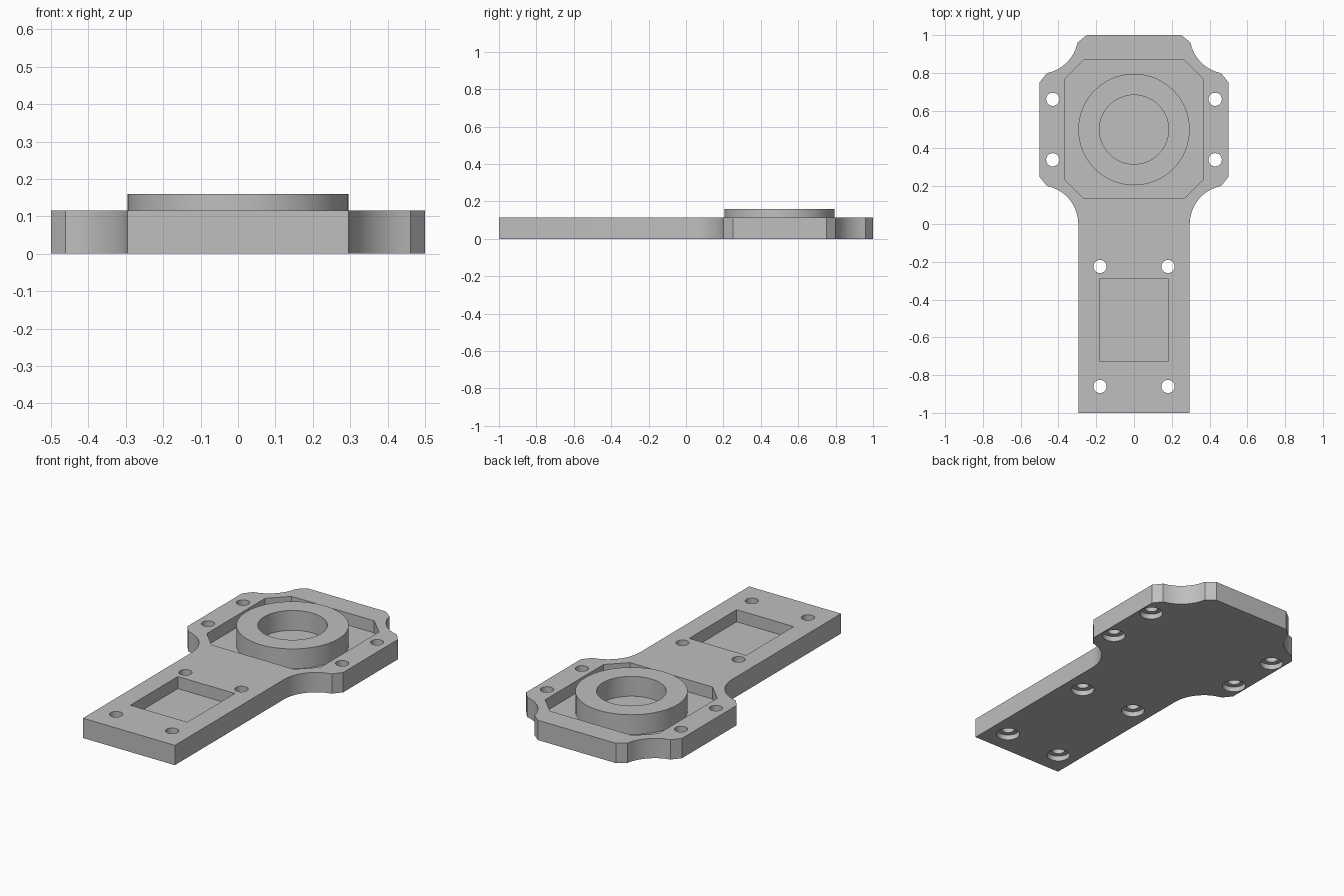
import bpy
import bmesh
from math import cos, sin, pi, radians

cube = bpy.data.objects.get("Cube")
if cube:
    bpy.data.objects.remove(cube, do_unlink=True)

# Main heights and the centre of the head
THICK, FLOOR, RING_TOP = 0.115, 0.045, 0.16
HEAD_Y = 0.5

grey = bpy.data.materials.new("plain grey")
grey.use_nodes = True
colour = (0.52, 0.52, 0.52, 1)
grey.diffuse_color = colour
grey.node_tree.nodes["Principled BSDF"].inputs["Base Color"].default_value = colour


def arc(cx, cy, r, start, end, steps):
    """Points along an arc, angles in degrees."""
    angles = [radians(start + (end - start) * i / steps) for i in range(steps + 1)]
    return [(cx + r * cos(a), cy + r * sin(a)) for a in angles]


def circle(cx, cy, r, sides=48):
    return arc(cx, cy, r, 0, 360, sides)[:-1]


def mirror_x(half):
    """Close a right-hand outline with its mirror image."""
    return half + [(-x, y) for x, y in reversed(half)]


def prism(name, points, z0, z1):
    """Extrude a flat outline between two heights."""
    bm = bmesh.new()
    face = bm.faces.new([bm.verts.new((x, y, z0)) for x, y in points])
    top = bmesh.ops.extrude_face_region(bm, geom=[face])["geom"]
    verts = [v for v in top if isinstance(v, bmesh.types.BMVert)]
    bmesh.ops.translate(bm, verts=verts, vec=(0, 0, z1 - z0))
    bmesh.ops.recalc_face_normals(bm, faces=bm.faces)
    mesh = bpy.data.meshes.new(name)
    bm.to_mesh(mesh)
    bm.free()
    mesh.materials.append(grey)
    obj = bpy.data.objects.new(name, mesh)
    bpy.context.collection.objects.link(obj)
    return obj


def cut(target, points, z0, z1):
    """Subtract a prism and discard the cutter."""
    cutter = prism("cutter", points, z0, z1)
    cutter.hide_render = True
    mod = target.modifiers.new("cut", 'BOOLEAN')
    mod.operation = 'DIFFERENCE'
    mod.solver = 'EXACT'
    mod.object = cutter
    graph = bpy.context.evaluated_depsgraph_get()
    result = bpy.data.meshes.new_from_object(target.evaluated_get(graph))
    target.modifiers.clear()
    target.data = result
    bpy.data.objects.remove(cutter, do_unlink=True)


# Plate: narrow handle, scooped shoulders, wide head with clipped corners
half = [(0.295, -1)]
half += arc(0.5, 0, 0.205, 180, 101, 10)
half += [(0.5, 0.25), (0.5, 0.75)]
half += arc(0.5, 1, 0.205, 259, 191, 8)
half += [(0.25, 1)]
plate = prism("mounting_plate", mirror_x(half), 0, THICK)

# Eight-sided pocket in the head
pocket = mirror_x([(0.265, 0.135), (0.365, 0.235), (0.365, 0.77), (0.265, 0.87)])
cut(plate, pocket, FLOOR, THICK + 0.1)

# Rectangular pocket in the handle
cut(plate, mirror_x([(0.183, -0.725), (0.183, -0.29)]), FLOOR, THICK + 0.1)

# Screw holes with wide recesses underneath
for x, y in ((0.43, 0.66), (0.43, 0.34), (0.18, -0.225), (0.18, -0.86)):
    for side in (-1, 1):
        cut(plate, circle(side * x, y, 0.035, 32), -0.1, THICK + 0.1)
        cut(plate, circle(side * x, y, 0.063, 32), -0.1, 0.03)

# Raised ring standing in the head pocket
ring = prism("raised_ring", circle(0, HEAD_Y, 0.295, 64), FLOOR - 0.002, RING_TOP)
cut(ring, circle(0, HEAD_Y, 0.183, 64), -0.1, RING_TOP + 0.1)

# Smooth the round walls, keep the edges crisp
bpy.ops.object.select_all(action='DESELECT')
for obj in (plate, ring):
    obj.select_set(True)
bpy.context.view_layer.objects.active = plate
bpy.ops.object.shade_smooth_by_angle(angle=radians(25))
